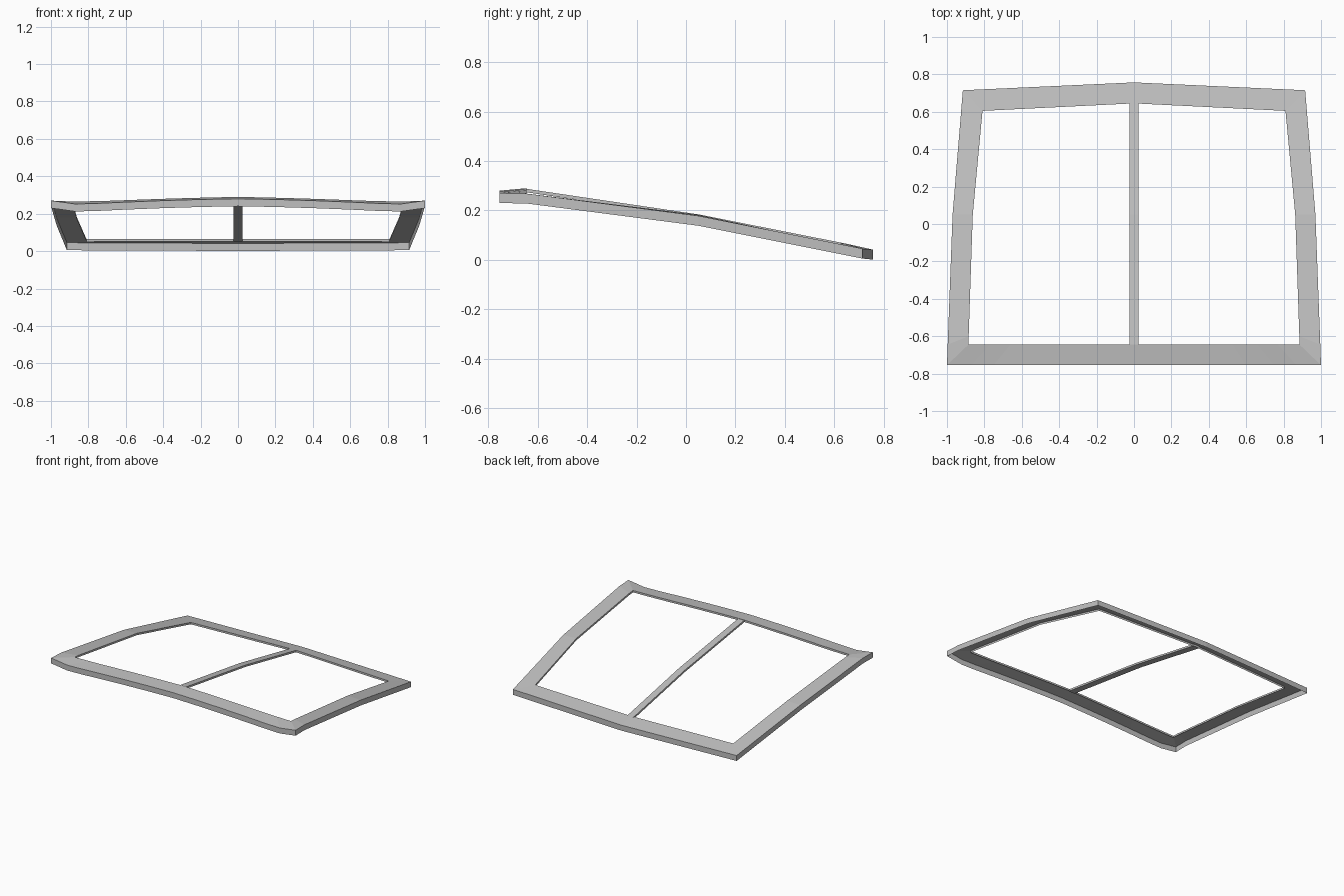
import bpy
import bmesh

cube = bpy.data.objects.get("Cube")
if cube:
    bpy.data.objects.remove(cube, do_unlink=True)

# One plain grey for everything
grey = bpy.data.materials.new("plain_grey")
grey.use_nodes = True
colour = (0.53, 0.53, 0.53, 1)
grey.diffuse_color = colour
bsdf = grey.node_tree.nodes["Principled BSDF"]
bsdf.inputs["Base Color"].default_value = colour
bsdf.inputs["Roughness"].default_value = 0.7


def make_object(name, bm):
    bmesh.ops.recalc_face_normals(bm, faces=bm.faces)
    mesh = bpy.data.meshes.new(name)
    bm.to_mesh(mesh)
    bm.free()
    mesh.materials.append(grey)
    obj = bpy.data.objects.new(name, mesh)
    bpy.context.collection.objects.link(obj)
    return obj


# Front bar stations: outer x, outer z, inner x, inner z
front = [(0, .28, 0, .29), (.2, .276, .18, .286), (.4, .27, .36, .281),
         (.6, .262, .53, .275), (.75, .255, .66, .27), (.87, .252, .77, .267),
         (1, .27, .885, .265)]
pairs = [((ox, -.755, oz), (ix, -.645, iz)) for ox, oz, ix, iz in front]

# Side bar, rear corner and rear centre: outer point, inner point
pairs += [((.996, -.645, .268), (.884, -.6, .262)),
          ((.97, .05, .178), (.862, .05, .182)),
          ((.915, .715, .045), (.81, .605, .064)),
          ((0, .757, .041), (0, .645, .066))]

SKIRT, LIP = .04, .014


def drop(p, depth):
    return (p[0], p[1], p[2] - depth)


# Open shell: deep outer skirt, top surface, shallow inner lip
bm = bmesh.new()
rows = [[bm.verts.new(p) for p in (drop(o, SKIRT), o, i, drop(i, LIP))]
        for o, i in pairs]
for a, b in zip(rows, rows[1:]):
    for k in range(3):
        bm.faces.new((a[k], b[k], b[k + 1], a[k + 1]))
frame = make_object("window_frame", bm)
mirror = frame.modifiers.new("mirror", 'MIRROR')
mirror.use_clip = True

# Centre divider: thin bent bar from front to rear
bm = bmesh.new()
path = [(-.65, .288), (.05, .184), (.65, .065)]
half = .025
rings = []
for y, z in path:
    rings.append([bm.verts.new(p) for p in (
        (-half, y, z - LIP), (half, y, z - LIP), (half, y, z), (-half, y, z))])
for a, b in zip(rings, rings[1:]):
    for k in range(4):
        n = (k + 1) % 4
        bm.faces.new((a[k], a[n], b[n], b[k]))
bm.faces.new(rings[0])
bm.faces.new(rings[-1])
make_object("centre_divider", bm)
